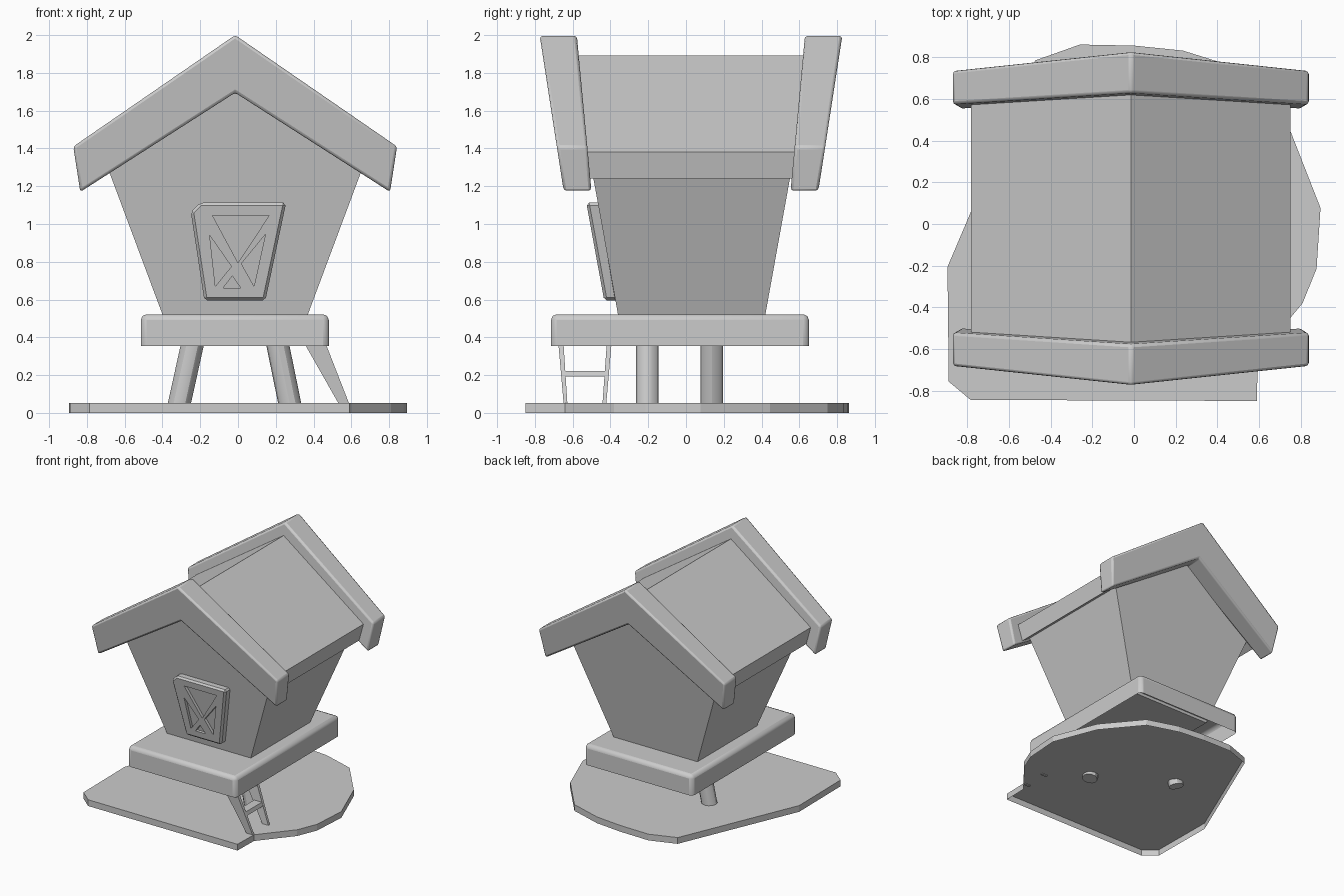
import bpy, bmesh
from mathutils import Vector

if "Cube" in bpy.data.objects:
    bpy.data.objects.remove(bpy.data.objects["Cube"])

CX = -0.015  # symmetry line of the house


def finish(name, bm, bevel=0.0, segs=1, smooth=False):
    bmesh.ops.recalc_face_normals(bm, faces=bm.faces)
    me = bpy.data.meshes.new(name)
    bm.to_mesh(me)
    bm.free()
    ob = bpy.data.objects.new(name, me)
    bpy.context.collection.objects.link(ob)
    if bevel:
        m = ob.modifiers.new("bevel", 'BEVEL')
        m.width, m.segments, m.limit_method = bevel, segs, 'ANGLE'
    if smooth:
        bpy.ops.object.select_all(action='DESELECT')
        ob.select_set(True)
        bpy.context.view_layer.objects.active = ob
        bpy.ops.object.shade_smooth_by_angle()
    return ob


def add_prism(bm, pts, front, back):
    """Extrude an x-z outline in y; front/back give y as a function of z."""
    a = [bm.verts.new((x, front(z), z)) for x, z in pts]
    b = [bm.verts.new((x, back(z), z)) for x, z in pts]
    n = len(pts)
    bm.faces.new(a)
    bm.faces.new(b[::-1])
    for i in range(n):
        j = (i + 1) % n
        bm.faces.new((a[j], a[i], b[i], b[j]))


def prism(name, pts, front, back, **kw):
    bm = bmesh.new()
    add_prism(bm, pts, front, back)
    return finish(name, bm, **kw)


def line(z0, y0, z1, y1):
    return lambda z: y0 + (y1 - y0) * (z - z0) / (z1 - z0)


def sym(half):
    """Mirror a right-hand outline (starts and ends on the centre line)."""
    left = [(-x, z) for x, z in half[::-1] if x > 0]
    return [(CX + x, z) for x, z in half + left]


# ground slab, open underneath
outline = [(0.59, -0.85), (0.595, -0.64), (0.81, -0.38), (0.877, -0.215), (0.896, 0.077),
           (0.752, 0.445), (0.5, 0.75), (0.235, 0.833), (0, 0.857), (-0.26, 0.862),
           (-0.474, 0.786), (-0.896, -0.206), (-0.89, -0.757), (-0.785, -0.845)]
bm = bmesh.new()
top = [bm.verts.new((x, y, 0.052)) for x, y in outline]
low = [bm.verts.new((x, y, 0)) for x, y in outline]
bm.faces.new(top)
for i in range(len(outline)):
    j = (i + 1) % len(outline)
    bm.faces.new((top[j], top[i], low[i], low[j]))
finish("ground", bm)

# platform, open underneath
bm = bmesh.new()
bmesh.ops.create_cube(bm, size=1)
for v in bm.verts:
    v.co = Vector((-0.017 + v.co.x * 0.995, -0.032 + v.co.y * 1.365, 0.438 + v.co.z * 0.168))
bmesh.ops.delete(bm, geom=[f for f in bm.faces if f.normal.z < -0.5], context='FACES_ONLY')
finish("platform", bm, bevel=0.03, segs=2, smooth=True)

# two slanted support posts
for name, x0, x1, y in (("left_post", -0.317, -0.22, 0.137), ("right_post", 0.28, 0.19, -0.206)):
    bm = bmesh.new()
    p, q = Vector((x0, y, 0.02)), Vector((x1, y, 0.46))
    bmesh.ops.create_cone(bm, cap_ends=True, segments=12, radius1=0.06, radius2=0.06,
                          depth=(q - p).length)
    rot = Vector((0, 0, 1)).rotation_difference(q - p)
    for v in bm.verts:
        v.co = rot @ v.co + (p + q) / 2
    finish(name, bm, smooth=True)

# flared house body with gable
prism("house_body", sym([(0, 0.5), (0.377, 0.5), (0.672, 1.29), (0, 1.78)]),
      line(0.52, -0.36, 1.24, -0.49), line(0.52, 0.42, 1.24, 0.55))

# roof panels
prism("roof", sym([(0, 1.72), (0.735, 1.24), (0.767, 1.38), (0, 1.893)]),
      line(1.24, -0.53, 1.89, -0.62), line(1.24, 0.59, 1.89, 0.67))

# thick gable boards
board = sym([(0, 1.695), (0.82, 1.17), (0.857, 1.41), (0, 2.0)])
prism("front_gable_board", board, line(1.17, -0.647, 2, -0.775), line(1.17, -0.5, 2, -0.578),
      bevel=0.015, segs=2, smooth=True)
prism("back_gable_board", board, line(1.17, 0.553, 2, 0.63), line(1.17, 0.70, 2, 0.828),
      bevel=0.015, segs=2, smooth=True)

# door panel with recessed triangles between the cross bars
face = line(0.595, -0.433, 1.113, -0.528)
door = prism("door", [(-0.25, 1.065), (-0.2, 1.113), (0.255, 1.113), (0.145, 0.595), (-0.178, 0.595)],
             face, line(0.595, -0.36, 1.113, -0.45), bevel=0.015)
holes = [[(-0.135, 1.045), (0.165, 1.045), (0.0, 0.795)],
         [(-0.15, 0.94), (-0.035, 0.775), (-0.12, 0.67)],
         [(0.145, 0.945), (0.018, 0.79), (0.085, 0.67)],
         [(-0.08, 0.66), (0.015, 0.66), (-0.03, 0.725)]]
bm = bmesh.new()
for h in holes:
    add_prism(bm, h, lambda z: face(z) - 0.05, lambda z: face(z) + 0.025)
cutter = finish("door_recess_cutter", bm)
cutter.hide_render = True
cutter.hide_set(True)
cut = door.modifiers.new("recess", 'BOOLEAN')
cut.object, cut.operation, cut.solver = cutter, 'DIFFERENCE', 'EXACT'

# ladder: two tapering rails and a step
rail = [(0.356, 0.36), (0.467, 0.36), (0.59, 0.045), (0.535, 0.045)]
prism("front_ladder_rail", rail, line(0.36, -0.675, 0.05, -0.648), line(0.36, -0.648, 0.05, -0.628))
prism("back_ladder_rail", rail, line(0.36, -0.42, 0.05, -0.442), line(0.36, -0.395, 0.05, -0.422))
step = [(0.45, 0.222), (0.52, 0.222), (0.53, 0.192), (0.46, 0.192)]
prism("ladder_step", step, lambda z: -0.645, lambda z: -0.42)
